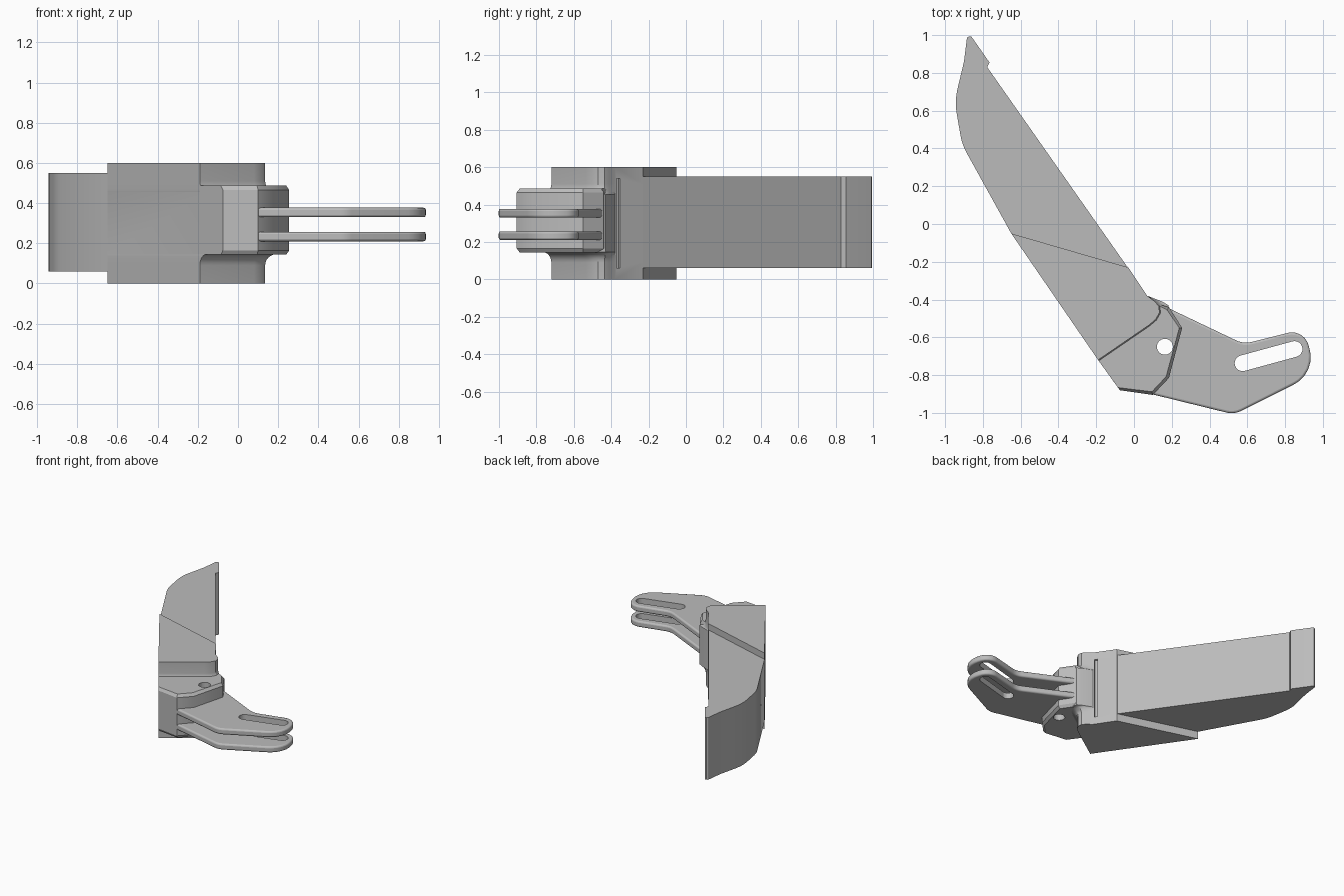
import bpy, bmesh, math
from mathutils import Vector

cube = bpy.data.objects.get("Cube")
if cube:
    bpy.data.objects.remove(cube, do_unlink=True)

grey = bpy.data.materials.new("matte grey")
grey.use_nodes = True
grey.diffuse_color = (0.5, 0.5, 0.5, 1)
grey.node_tree.nodes["Principled BSDF"].inputs["Base Color"].default_value = (0.5, 0.5, 0.5, 1)


def loft(name, rings):
    """Skin a stack of equal-length rings and cap both ends."""
    bm = bmesh.new()
    loops = [[bm.verts.new(p) for p in ring] for ring in rings]
    n = len(loops[0])
    for a, b in zip(loops, loops[1:]):
        for i in range(n):
            j = (i + 1) % n
            bm.faces.new((a[i], a[j], b[j], b[i]))
    bm.faces.new(loops[0])
    bm.faces.new(loops[-1])
    bmesh.ops.recalc_face_normals(bm, faces=bm.faces)
    mesh = bpy.data.meshes.new(name)
    bm.to_mesh(mesh)
    bm.free()
    mesh.materials.append(grey)
    obj = bpy.data.objects.new(name, mesh)
    bpy.context.collection.objects.link(obj)
    return obj


def plate(name, outline, z0, z1):
    return loft(name, [[(x, y, z) for x, y in outline] for z in (z0, z1)])


def rounded(points, steps=6):
    """Round the corners given as (x, y, radius)."""
    out = []
    for i, (x, y, r) in enumerate(points):
        p = Vector((x, y))
        if not r:
            out.append((x, y))
            continue
        q = points[(i + 1) % len(points)]
        a = (Vector(points[i - 1][:2]) - p).normalized()
        b = (Vector(q[:2]) - p).normalized()
        half = a.angle(b) / 2
        start, end = p + a * r / math.tan(half), p + b * r / math.tan(half)
        centre = p + (a + b).normalized() * r / math.sin(half)
        for k in range(steps + 1):
            d = start.lerp(end, k / steps) - centre
            out.append(tuple(centre + d.normalized() * r))
    return out


def slot(p, q, r, steps=12):
    """Outline of a round-ended slot from p to q."""
    heading = math.atan2(q[1] - p[1], q[0] - p[0])
    out = []
    for c, start in ((q, heading - math.pi / 2), (p, heading + math.pi / 2)):
        for k in range(steps + 1):
            t = start + math.pi * k / steps
            out.append((c[0] + r * math.cos(t), c[1] + r * math.sin(t)))
    return out


def cut(obj, cutter):
    cutter.hide_render = True
    cutter.hide_viewport = True
    mod = obj.modifiers.new("cut", "BOOLEAN")
    mod.object = cutter
    mod.solver = "EXACT"


def bevel(obj, width, segments):
    mod = obj.modifiers.new("soft edges", "BEVEL")
    mod.width = width
    mod.segments = segments
    mod.limit_method = "ANGLE"
    mod.angle_limit = math.radians(50)


def smooth(obj):
    bpy.ops.object.select_all(action="DESELECT")
    obj.select_set(True)
    bpy.context.view_layer.objects.active = obj
    bpy.ops.object.shade_smooth_by_angle(angle=math.radians(30))


# Long curved arm with a small step near its tip
arm = plate("arm", rounded([
    (-0.88, 1.02, 0.015), (-0.765, 0.855, 0), (-0.777, 0.83, 0),
    (-0.005, -0.27, 0), (-0.3, -0.3, 0), (-0.65, -0.05, 0),
    (-0.91, 0.42, 0.3), (-0.95, 0.65, 0.35), (-0.9, 0.86, 0.3)]), 0.06, 0.55)

# Body block flaring into the hub through a concave fillet
body_outline = [(-0.65, -0.05, 0, 0), (-0.19, -0.72, 0.6, -0.8),
                (0.08, -0.535, 0.6, -0.8), (0.115, -0.505, 0.75, -0.65),
                (0.135, -0.47, 1, -0.1), (0.132, -0.435, 0.9, 0.1),
                (0.11, -0.41, 0.7, 0), (0.07, -0.38, 0, 0), (-0.03, -0.23, 0, 0)]
flare = 0.055
lower = [(0, 0)]
for k in range(7):
    t = math.pi / 2 * k / 6
    lower.append((0.09 + flare * math.sin(t), flare * (1 - math.cos(t))))
levels = lower + [(0.6 - z, d) for z, d in reversed(lower)]
body = loft("body", [[(x + u * d, y + v * d, z) for x, y, u, v in body_outline]
                     for z, d in levels])
# Narrow groove across the back of the body
cut(body, plate("groove_cutter", [(0.05, -0.38), (0.09, -0.355),
                                  (0.078, -0.335), (0.038, -0.36)], 0.06, 0.54))

# Hub with chamfered front edges and a pivot hole
hub_outline = [(-0.19, -0.72), (-0.075, -0.88), (0.1, -0.905), (0.185, -0.815),
               (0.255, -0.55), (0.185, -0.44), (0.11, -0.42), (-0.05, -0.58)]
inset_outline = [(-0.19, -0.72), (-0.085, -0.866), (0.095, -0.888), (0.17, -0.808),
                 (0.24, -0.55), (0.175, -0.455), (0.11, -0.42), (-0.05, -0.58)]
hub = loft("hub", [[(x, y, z) for x, y in ring] for ring, z in (
    (inset_outline, 0.143), (hub_outline, 0.165),
    (hub_outline, 0.465), (inset_outline, 0.487))])
cut(hub, plate("pivot_cutter", slot((0.163, -0.65), (0.164, -0.65), 0.042), 0, 0.6))

# Pair of slotted mounting fins
slot_cutter = plate("slot_cutter", slot((0.575, -0.737), (0.85, -0.662), 0.042), 0, 0.6)
fin_outline = rounded([
    (0.1, -0.6, 0), (0.15, -0.43, 0), (0.58, -0.635, 0.12), (0.9, -0.555, 0.09),
    (0.965, -0.79, 0.16), (0.53, -1.008, 0.11), (0.09, -0.9, 0)])
for name, z in (("lower_fin", 0.21), ("upper_fin", 0.33)):
    fin = plate(name, fin_outline, z, z + 0.047)
    bevel(fin, 0.012, 3)
    cut(fin, slot_cutter)
    # Keep the pivot hole open through the fin roots
    cut(fin, bpy.data.objects["pivot_cutter"])
    smooth(fin)

for part in (arm, body, hub):
    smooth(part)
